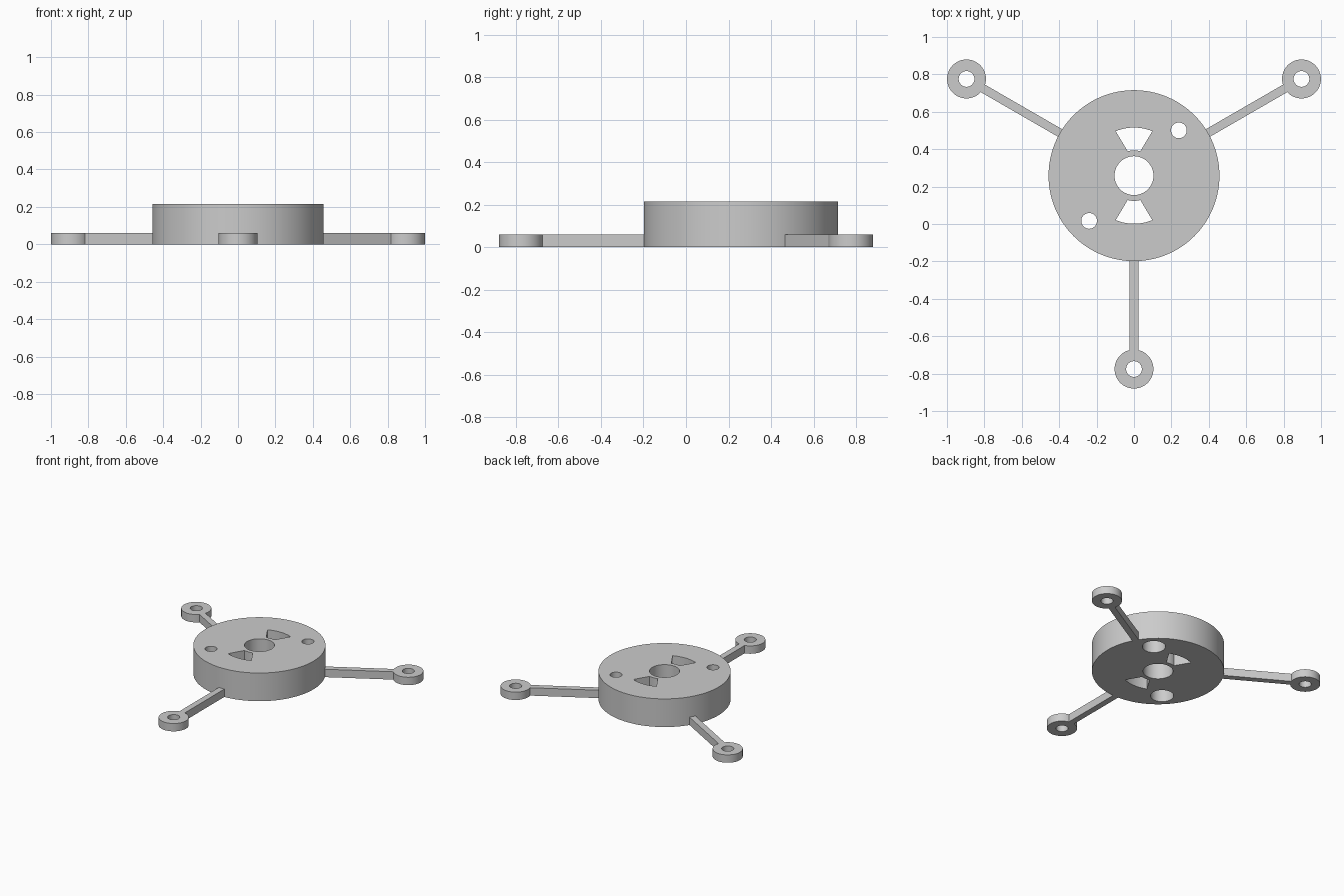
import bpy, bmesh
from math import sin, cos, pi, asin, atan2, hypot, radians
from mathutils import Matrix, Vector

if "Cube" in bpy.data.objects:
    bpy.data.objects.remove(bpy.data.objects["Cube"], do_unlink=True)

HUB = Vector((0, 0.2585, 0))
HUB_R, HUB_H = 0.457, 0.215
ARM_H, ARM_HALF, REACH = 0.06, 0.023, 1.034
RING_R, BOLT_R = 0.104, 0.042

grey = bpy.data.materials.new("light_grey")
grey.use_nodes = True
colour = (0.6, 0.6, 0.6, 1)
grey.diffuse_color = colour
grey.node_tree.nodes["Principled BSDF"].inputs["Base Color"].default_value = colour


def arc(radius, start, end, steps, centre=(0, 0)):
    return [(centre[0] + radius * cos(start + (end - start) * i / steps),
             centre[1] + radius * sin(start + (end - start) * i / steps))
            for i in range(steps + 1)]


def circle(radius, centre=(0, 0), sides=64):
    return arc(radius, 0, 2 * pi, sides, centre)[:-1]


def prism(name, outline, bottom, top, turn=0):
    """Extrude a counter-clockwise outline, then turn it about the hub axis."""
    bm = bmesh.new()
    face = bm.faces.new([bm.verts.new((x, y, bottom)) for x, y in outline])
    up = bmesh.ops.extrude_face_region(bm, geom=[face])["geom"]
    bmesh.ops.translate(bm, vec=(0, 0, top - bottom),
                        verts=[v for v in up if isinstance(v, bmesh.types.BMVert)])
    bmesh.ops.recalc_face_normals(bm, faces=bm.faces)
    bm.transform(Matrix.Translation(HUB) @ Matrix.Rotation(turn, 4, "Z"))
    mesh = bpy.data.meshes.new(name)
    bm.to_mesh(mesh)
    bm.free()
    mesh.materials.append(grey)
    obj = bpy.data.objects.new(name, mesh)
    bpy.context.collection.objects.link(obj)
    return obj


def select(obj):
    bpy.ops.object.select_all(action="DESELECT")
    obj.select_set(True)
    bpy.context.view_layer.objects.active = obj


def cut(obj, cutters):
    """Subtract each cutter, then smooth the round walls."""
    select(obj)
    for cutter in cutters:
        cutter.hide_render = True
        mod = obj.modifiers.new("cut", "BOOLEAN")
        mod.operation, mod.solver, mod.object = "DIFFERENCE", "EXACT", cutter
        bpy.ops.object.modifier_apply(modifier=mod.name)
        bpy.data.objects.remove(cutter, do_unlink=True)
    bpy.ops.object.shade_smooth_by_angle(angle=radians(30))


# Hub: thick disc with a shaft hole
hub = prism("hub", circle(HUB_R, sides=128), 0, HUB_H)
cutters = [prism("shaft_cutter", circle(RING_R), -0.1, 0.4)]

# Wedge windows and counterbored screw holes, each in opposite pairs
half_in, half_out = asin(0.034 / 0.135), asin(0.098 / 0.257)
wedge = (arc(0.257, pi / 2 - half_out, pi / 2 + half_out, 16)
         + arc(0.135, pi / 2 + half_in, pi / 2 - half_in, 8))
screw = (0.24, 0.242)
for turn in (0, pi):
    cutters += [prism("window_cutter", wedge, -0.1, 0.4, turn),
                prism("screw_cutter", circle(BOLT_R, screw), -0.1, 0.4, turn),
                prism("counterbore_cutter", circle(0.08, screw), -0.1, 0.15, turn)]
cut(hub, cutters)

# Arms: a bar running out into a mounting ring
spread = asin(ARM_HALF / RING_R)
arm_outline = ([(-ARM_HALF, 0.452), (ARM_HALF, 0.452)]
               + arc(RING_R, spread - pi / 2, 1.5 * pi - spread, 60, (0, REACH)))
for name, turn in (("front_arm", pi), ("left_arm", -pi / 3), ("right_arm", pi / 3)):
    arm = prism(name, arm_outline, 0, ARM_H, turn)
    cut(arm, [prism("bolt_cutter", circle(BOLT_R, (0, REACH)), -0.1, 0.2, turn)])
